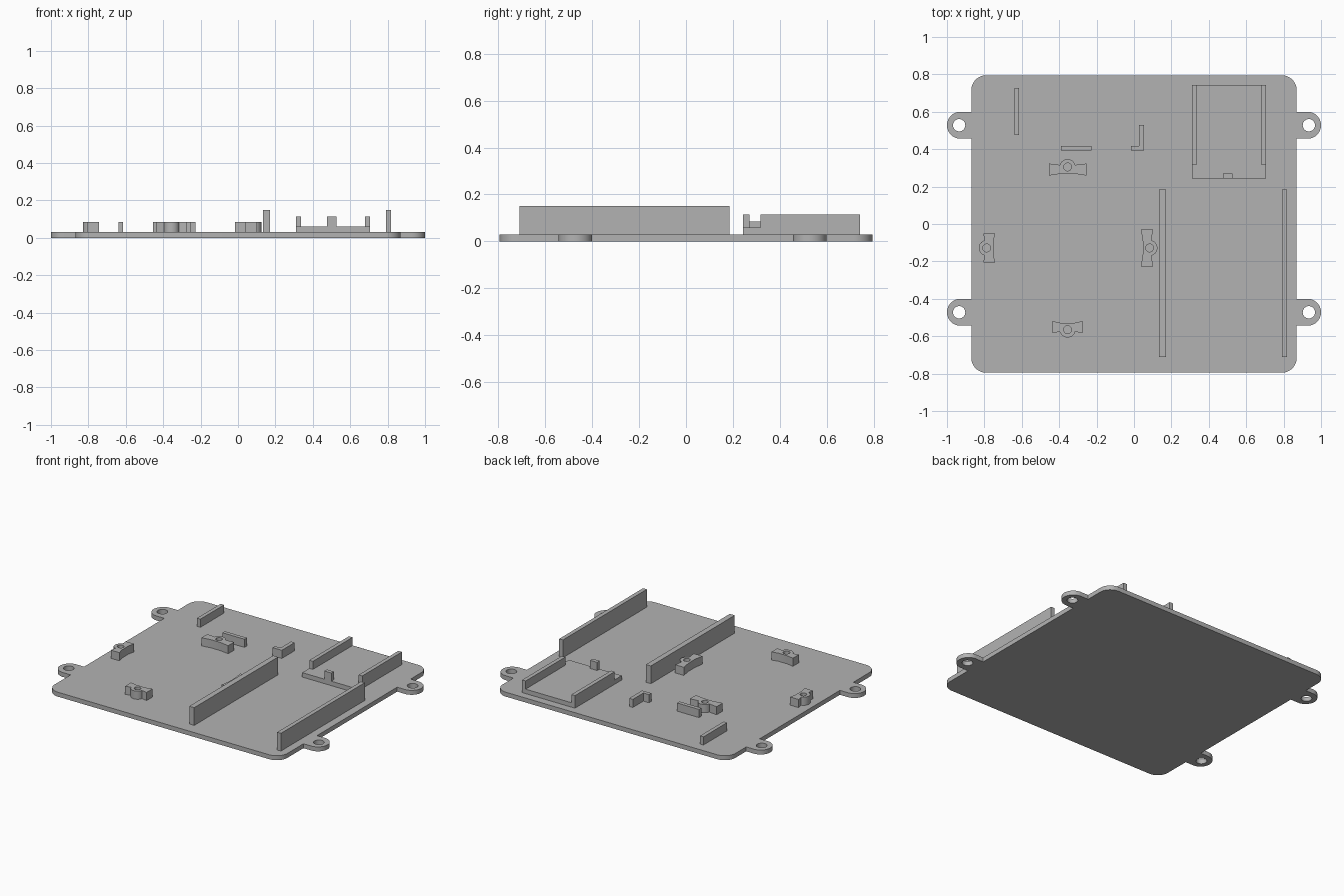
import bpy, bmesh
from math import sin, cos, pi, radians

if "Cube" in bpy.data.objects:
    bpy.data.objects.remove(bpy.data.objects["Cube"])

grey = bpy.data.materials.new("plain grey")
grey.use_nodes = True
COLOUR = (0.45, 0.45, 0.45, 1)
grey.diffuse_color = COLOUR
grey.node_tree.nodes["Principled BSDF"].inputs["Base Color"].default_value = COLOUR

FLOOR, LOW = 0.03, 0.085


def arc(cx, cy, r, start, end, n=12):
    """Points along an arc, angles in degrees."""
    angles = [radians(start + (end - start) * i / n) for i in range(n + 1)]
    return [(cx + r * cos(a), cy + r * sin(a)) for a in angles]


def circle(cx, cy, r, n=32):
    return arc(cx, cy, r, 0, 360, n)[:-1]


def prism(name, loops, z0, z1):
    """Extruded flat outline; loops after the first are holes."""
    curve = bpy.data.curves.new(name, 'CURVE')
    curve.dimensions = '2D'
    curve.fill_mode = 'BOTH'
    curve.extrude = (z1 - z0) / 2
    for loop in loops:
        spline = curve.splines.new('POLY')
        spline.points.add(len(loop) - 1)
        for point, (x, y) in zip(spline.points, loop):
            point.co = (x, y, (0), 1)
        spline.use_cyclic_u = True
    temp = bpy.data.objects.new(name + "_outline", curve)
    bpy.context.collection.objects.link(temp)
    bpy.context.view_layer.update()
    graph = bpy.context.evaluated_depsgraph_get()
    mesh = bpy.data.meshes.new_from_object(temp.evaluated_get(graph))
    bpy.data.objects.remove(temp)
    bm = bmesh.new()
    bm.from_mesh(mesh)
    bmesh.ops.remove_doubles(bm, verts=bm.verts, dist=0.0001)
    bmesh.ops.translate(bm, verts=bm.verts, vec=(0, 0, (z0 + z1) / 2))
    bmesh.ops.recalc_face_normals(bm, faces=bm.faces)
    bm.to_mesh(mesh)
    bm.free()
    mesh.materials.clear()
    mesh.materials.append(grey)
    obj = bpy.data.objects.new(name, mesh)
    bpy.context.collection.objects.link(obj)
    bpy.ops.object.select_all(action='DESELECT')
    obj.select_set(True)
    bpy.context.view_layer.objects.active = obj
    bpy.ops.object.shade_smooth_by_angle(angle=radians(30))
    return obj


def block(name, x0, x1, y0, y1, z1, z0=FLOOR):
    return prism(name, [[(x0, y0), (x1, y0), (x1, y1), (x0, y1)]], z0, z1)


# Base plate with rounded corners and four screw ears
W, D, R = 0.87, 0.795, 0.08
EAR_X, EAR_R, EAR_YS = 0.928, 0.072, (-0.472, 0.528)
right = arc(W - R, -D + R, R, -90, 0)
for y in EAR_YS:
    right += [(W, y - EAR_R)] + arc(EAR_X, y, EAR_R, -90, 90, 24) + [(W, y + EAR_R)]
right += arc(W - R, D - R, R, 0, 90)
outline = right + [(-x, y) for x, y in reversed(right)]
holes = [circle(s * 0.935, y, 0.033) for s in (-1, 1) for y in EAR_YS]
prism("base_plate", [outline] + holes, 0, FLOOR)

# Two tall guide walls
block("inner_guide_wall", 0.133, 0.17, -0.71, 0.185, 0.15)
block("outer_guide_wall", 0.79, 0.818, -0.71, 0.185, 0.15)

# Raised tray with side rails and a front stop
block("tray_floor", 0.31, 0.706, 0.243, 0.742, 0.06)
block("tray_rail_right", 0.31, 0.337, 0.318, 0.742, 0.115, 0.06)
block("tray_rail_left", 0.679, 0.706, 0.318, 0.742, 0.115, 0.06)
block("tray_stop", 0.475, 0.527, 0.243, 0.27, 0.115, 0.06)

# Low locating ribs
block("side_rib", -0.64, -0.614, 0.475, 0.728, LOW)
block("cross_rib", -0.39, -0.226, 0.392, 0.418, LOW)
prism("corner_rib", [[(-0.016, 0.392), (0.053, 0.392), (0.053, 0.53),
                      (0.026, 0.53), (0.026, 0.418), (-0.016, 0.418)]], FLOOR, LOW)


# Waisted screw posts, the rounded bulge facing outwards
def post(name, cx, cy, half, turn):
    shape = [(-half, 0.018), (-half, -0.046), (-0.035, -0.036), (0.035, -0.036),
             (half, -0.046), (half, 0.018)] + arc(0, 0, 0.042, 15, 165, 16)
    c, s = cos(radians(turn)), sin(radians(turn))
    place = lambda pts: [(cx + x * c - y * s, cy + x * s + y * c) for x, y in pts]
    prism(name, [place(shape), place(circle(0, 0, 0.021, 24))], FLOOR, LOW)


post("back_post", -0.355, 0.305, 0.1, 0)
post("front_post", -0.355, -0.565, 0.08, 180)
post("right_post", -0.788, -0.128, 0.078, 90)
post("left_post", 0.083, -0.128, 0.099, -90)
